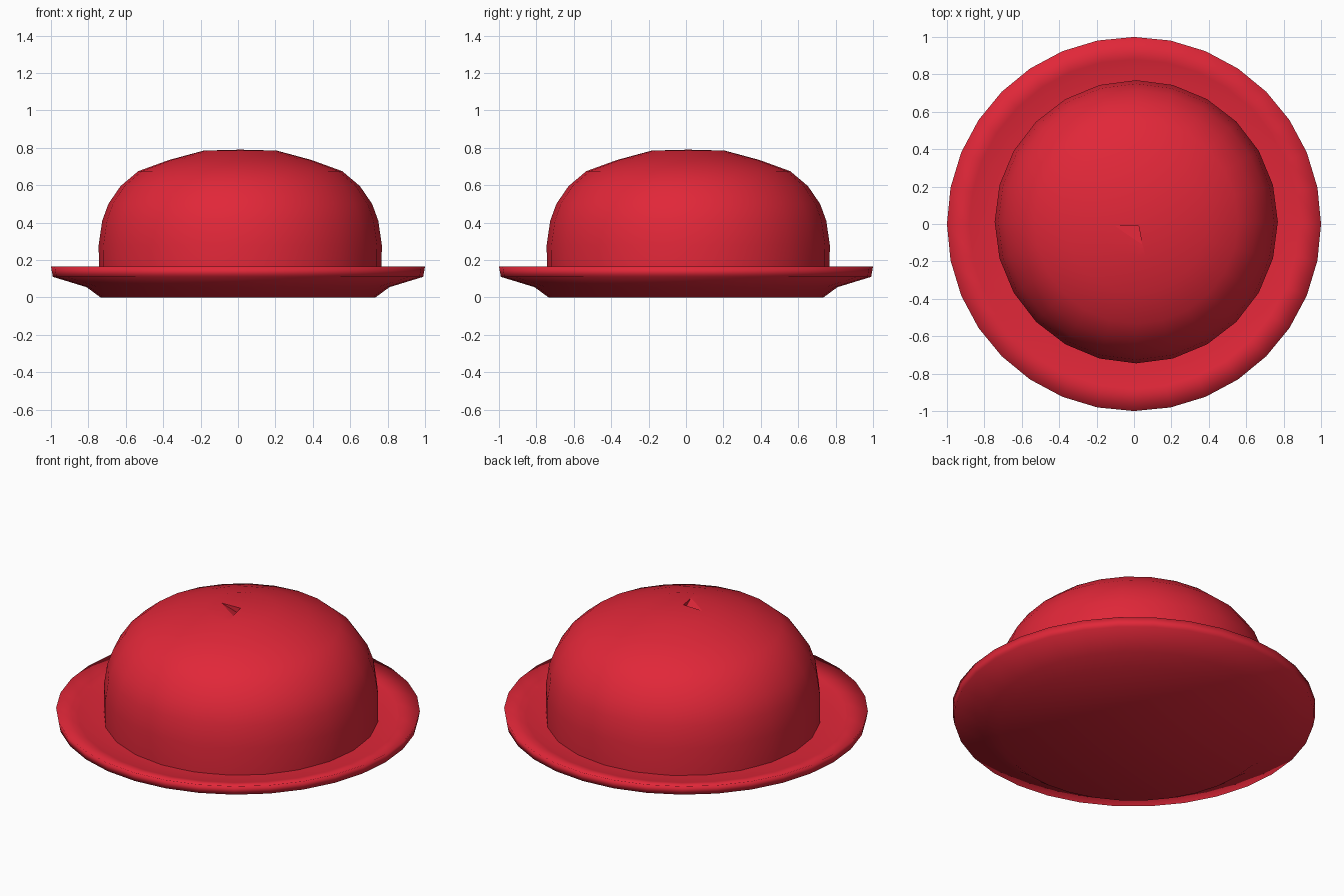
import bpy, bmesh, math

if "Cube" in bpy.data.objects:
    bpy.data.objects.remove(bpy.data.objects["Cube"])


def lathe(name, profile, sides, centre=(0, 0)):
    """Spin (radius, height) points round z; radius 0 makes a pole."""
    bm = bmesh.new()
    rings = []
    for r, z in profile:
        n = 1 if r == 0 else sides
        rings.append([bm.verts.new((centre[0] + r * math.cos(math.tau * i / sides),
                                    centre[1] + r * math.sin(math.tau * i / sides), z))
                      for i in range(n)])
    for a, b in zip(rings, rings[1:]):
        for i in range(sides):
            j = (i + 1) % sides
            quad = [a[i % len(a)], a[j % len(a)], b[j % len(b)], b[i % len(b)]]
            bm.faces.new(list(dict.fromkeys(quad)))
    bmesh.ops.recalc_face_normals(bm, faces=bm.faces)
    mesh = bpy.data.meshes.new(name)
    bm.to_mesh(mesh)
    bm.free()
    mesh.polygons.foreach_set("use_smooth", [True] * len(mesh.polygons))
    obj = bpy.data.objects.new(name, mesh)
    bpy.context.collection.objects.link(obj)
    mesh.materials.append(red)
    return obj


red = bpy.data.materials.new("red")
red.diffuse_color = (0.75, 0.02, 0.04, 1)
red.use_nodes = True
red.node_tree.nodes["Principled BSDF"].inputs["Base Color"].default_value = red.diffuse_color

# Dished plate: flat foot, flared underside, thin rim, shallow well
plate = lathe("plate", [(0, 0), (0.735, 0), (0.81, 0.055), (0.99, 0.11), (1.0, 0.165),
                        (0.88, 0.132), (0.74, 0.115), (0, 0.115)], 32)

# Rounded dome sitting slightly off centre in the well
dome = lathe("dome", [(0.755, 0.115), (0.757, 0.28), (0.738, 0.41), (0.705, 0.50),
                      (0.64, 0.595), (0.545, 0.675), (0.38, 0.735), (0.195, 0.785),
                      (0, 0.79)], 24, (0.012, 0.012))

# Small wedge-shaped nick beside the crown
nick_mesh = bpy.data.meshes.new("nick_cutter")
nick_mesh.from_pydata([(-0.18, -0.01, 0.81), (0.025, -0.01, 0.81), (0.055, -0.17, 0.81),
                       (0.025, -0.01, 0.75)], [],
                      [(0, 2, 1), (0, 1, 3), (1, 2, 3), (2, 0, 3)])
bm = bmesh.new()
bm.from_mesh(nick_mesh)
bmesh.ops.recalc_face_normals(bm, faces=bm.faces)
bm.to_mesh(nick_mesh)
bm.free()
nick_mesh.materials.append(red)
nick = bpy.data.objects.new("nick_cutter", nick_mesh)
bpy.context.collection.objects.link(nick)
nick.hide_render = True
nick.hide_viewport = True

# Close the dome's underside so the cut is clean
bm = bmesh.new()
bm.from_mesh(dome.data)
bmesh.ops.holes_fill(bm, edges=[e for e in bm.edges if e.is_boundary], sides=0)
bmesh.ops.recalc_face_normals(bm, faces=bm.faces)
for e in bm.edges:
    if e.is_manifold and e.calc_face_angle() > 1.2:
        e.smooth = False
bm.to_mesh(dome.data)
bm.free()
cut = dome.modifiers.new("nick", "BOOLEAN")
cut.operation = "DIFFERENCE"
cut.solver = "EXACT"
cut.object = nick
